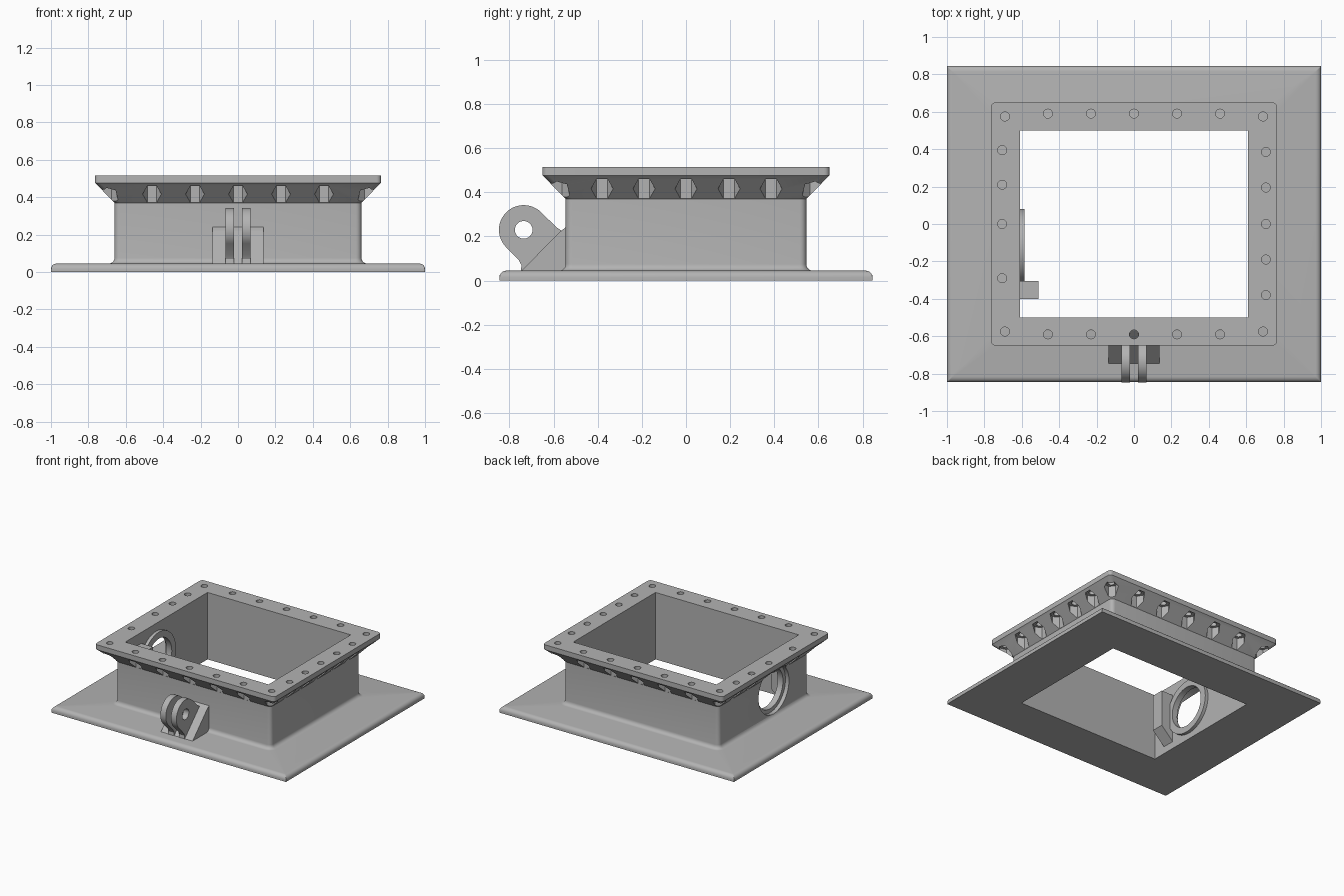
import bpy, bmesh, math
from mathutils import Matrix, Vector

if "Cube" in bpy.data.objects:
    bpy.data.objects.remove(bpy.data.objects["Cube"], do_unlink=True)

grey = bpy.data.materials.new("plain grey")
grey.use_nodes = True
grey.diffuse_color = (0.45, 0.45, 0.45, 1)
grey.node_tree.nodes["Principled BSDF"].inputs["Base Color"].default_value = (0.45, 0.45, 0.45, 1)


def make(name, bm):
    bmesh.ops.recalc_face_normals(bm, faces=bm.faces)
    mesh = bpy.data.meshes.new(name)
    bm.to_mesh(mesh)
    bm.free()
    mesh.materials.append(grey)
    ob = bpy.data.objects.new(name, mesh)
    bpy.context.collection.objects.link(ob)
    return ob


def select(ob):
    bpy.ops.object.select_all(action='DESELECT')
    ob.select_set(True)
    bpy.context.view_layer.objects.active = ob


def cut(ob, bm):
    """Subtract a cutter mesh, apply it and discard the cutter."""
    cutter = make("cutter", bm)
    cutter.hide_render = True
    select(ob)
    mod = ob.modifiers.new("cut", 'BOOLEAN')
    mod.operation, mod.solver, mod.object = 'DIFFERENCE', 'EXACT', cutter
    bpy.ops.object.modifier_apply(modifier=mod.name)
    bpy.data.objects.remove(cutter, do_unlink=True)


def smooth(ob):
    select(ob)
    bpy.ops.object.shade_smooth_by_angle(angle=math.radians(30))


def box(bm, lo, hi):
    lo, hi = Vector(lo), Vector(hi)
    m = Matrix.Translation((lo + hi) / 2) @ Matrix.Diagonal((*(hi - lo), 1))
    bmesh.ops.create_cube(bm, size=1, matrix=m)


def prism(bm, x, y, z0, z1, r, sides, turn=0):
    m = Matrix.Translation((x, y, (z0 + z1) / 2)) @ Matrix.Rotation(turn, 4, 'Z')
    bmesh.ops.create_cone(bm, cap_ends=True, segments=sides, radius1=r, radius2=r,
                          depth=z1 - z0, matrix=m)


def x_cylinder(bm, x0, x1, y, z, r):
    m = Matrix.Translation(((x0 + x1) / 2, y, z)) @ Matrix.Rotation(math.pi / 2, 4, 'Y')
    bmesh.ops.create_cone(bm, cap_ends=True, segments=48, radius1=r, radius2=r,
                          depth=x1 - x0, matrix=m)


def extrude(bm, points, axis, a, b):
    """Profile in (other axis, z) extruded along x or y from a to b."""
    place = (lambda u, v, t: (t, u, v)) if axis == 'x' else (lambda u, v, t: (u, t, v))
    face = bm.faces.new([bm.verts.new(place(u, v, a)) for u, v in points])
    geo = bmesh.ops.extrude_face_region(bm, geom=[face])["geom"]
    move = place(0, 0, b - a)
    bmesh.ops.translate(bm, vec=move, verts=[g for g in geo if isinstance(g, bmesh.types.BMVert)])


def arc(cu, cv, r, a0, a1, n):
    return [(cu + r * math.cos(math.radians(a0 + (a1 - a0) * i / n)),
             cv + r * math.sin(math.radians(a0 + (a1 - a0) * i / n))) for i in range(n + 1)]


# Body: rounded rectangles stacked up the outside (x half size, y half size, z, corner radius)
def ring(bm, hx, hy, z, r):
    pts = []
    for q, (sx, sy) in enumerate([(1, 1), (-1, 1), (-1, -1), (1, -1)]):
        pts += arc(sx * (hx - r), sy * (hy - r), r, q * 90, q * 90 + 90, 5)
    return [bm.verts.new((x, y, z)) for x, y in pts]


levels = [(1, 0.845, 0, 0.004)]
levels += [(x, x - 0.155, z, 0.004) for x, z in arc(0.97, 0.015, 0.03, 0, 90, 5)]
levels += [(x, x - 0.115, z, 0.03 + x - 0.66) for x, z in arc(0.69, 0.075, 0.03, 270, 180, 5)]
levels += [(0.66, 0.545, 0.37, 0.03), (0.765, 0.65, 0.477, 0.025), (0.765, 0.65, 0.515, 0.025)]
bm = bmesh.new()
rings = [ring(bm, *level) for level in levels]
for low, high in zip(rings, rings[1:]):
    for i in range(len(low)):
        j = (i + 1) % len(low)
        bm.faces.new((low[i], low[j], high[j], high[i]))
bm.faces.new(rings[0])
bm.faces.new(rings[-1])
frame = make("flanged_frame", bm)

# Central opening
bm = bmesh.new()
box(bm, (-0.61, -0.5, -0.1), (0.61, 0.5, 0.7))
cut(frame, bm)

# Bolt positions, each with the turn of its nut pocket
bolts = [(x, s * 0.59, 0) for s in (-1, 1) for x in (-0.46, -0.23, 0, 0.23, 0.46)]
bolts += [(0.705, y, math.pi / 2) for y in (-0.38, -0.19, 0, 0.195, 0.385)]
bolts += [(-0.705, y, math.pi / 2) for y in (-0.29, 0, 0.21, 0.395)]
bolts += [(sx * 0.69, sy * 0.575, -sx * sy * math.pi / 4) for sx in (-1, 1) for sy in (-1, 1)]

# Hexagonal nut pockets below the flange, then the bolt holes
bm = bmesh.new()
for x, y, turn in bolts:
    # a corner of the hexagon points along the wall
    prism(bm, x, y, 0.36, 0.465, 0.05, 6, turn + math.pi / 6 * (1 if HEX_POINT_Y else 0)
          if (HEX_POINT_Y := True) else turn)
cut(frame, bm)
bm = bmesh.new()
for x, y, turn in bolts:
    prism(bm, x, y, 0.44, 0.6, 0.024, 20)
cut(frame, bm)

# Side port: wide recess outside, smaller bore through the wall
PORT_Y, PORT_Z = -0.125, 0.25
bm = bmesh.new()
x_cylinder(bm, -0.85, -0.63, PORT_Y, PORT_Z, 0.185)
cut(frame, bm)
bm = bmesh.new()
x_cylinder(bm, -0.85, -0.5, PORT_Y, PORT_Z, 0.155)
cut(frame, bm)
smooth(frame)

# Port ring on the inside of the wall
bm = bmesh.new()
x_cylinder(bm, -0.615, -0.585, PORT_Y, PORT_Z, 0.205)
port_ring = make("port_ring", bm)
bm = bmesh.new()
x_cylinder(bm, -0.7, -0.5, PORT_Y, PORT_Z, 0.155)
cut(port_ring, bm)
smooth(port_ring)

# Stop block beside the port, sloped underneath
bm = bmesh.new()
extrude(bm, [(-0.615, 0.05), (-0.51, 0.15), (-0.51, 0.43), (-0.615, 0.43)], 'y', -0.4, -0.305)
make("stop_block", bm)

# Front hinge: sloped gusset and two pierced lugs
bm = bmesh.new()
extrude(bm, [(-0.75, 0.04), (-0.57, 0.222), (-0.54, 0.245), (-0.54, 0.04)], 'x', -0.135, 0.135)
make("hinge_gusset", bm)

LUG_Y, LUG_Z = -0.735, 0.23
profile = arc(LUG_Y, LUG_Z, 0.112, 45, 225, 24)
profile += [(-0.757, 0.092), (-0.745, 0.07), (-0.748, 0.04), (-0.54, 0.04), (-0.54, 0.225),
            (-0.565, 0.227), (-0.585, 0.24)]
for name, x in (("right_hinge_lug", -0.068), ("left_hinge_lug", 0.022)):
    bm = bmesh.new()
    extrude(bm, profile, 'x', x, x + 0.046)
    lug = make(name, bm)
    bm = bmesh.new()
    x_cylinder(bm, -0.2, 0.2, LUG_Y, LUG_Z, 0.04)
    cut(lug, bm)
    smooth(lug)
